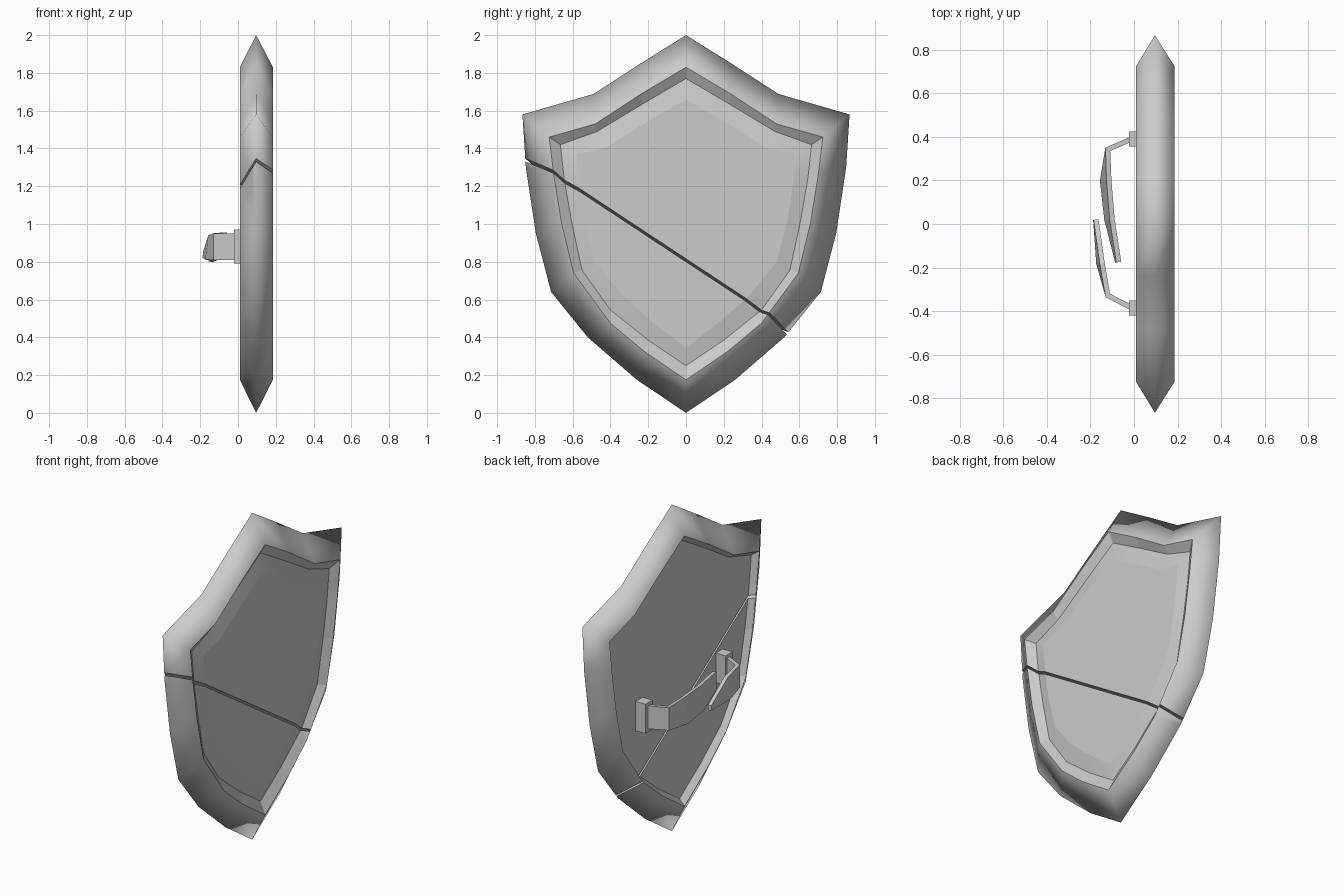
import bpy, bmesh
from mathutils import Vector

cube = bpy.data.objects.get("Cube")
if cube:
    bpy.data.objects.remove(cube)

GREY = (0.6, 0.6, 0.6, 1)
grey = bpy.data.materials.new("light_grey")
grey.use_nodes = True
grey.diffuse_color = GREY
grey.node_tree.nodes["Principled BSDF"].inputs["Base Color"].default_value = GREY


def add_object(name, bm):
    mesh = bpy.data.meshes.new(name)
    bm.to_mesh(mesh)
    bm.free()
    mesh.materials.append(grey)
    obj = bpy.data.objects.new(name, mesh)
    bpy.context.collection.objects.link(obj)
    return obj


# Half outlines (y, z) from the top point down to the bottom point
OUTER = [(0, 2), (.24, 1.85), (.49, 1.688), (.866, 1.58), (.848, 1.3),
         (.795, .95), (.714, .64), (.52, .4), (.26, .175), (0, 0)]
RIM = [(0, 1.83), (.235, 1.69), (.48, 1.53), (.725, 1.46), (.70, 1.26),
       (.66, 1.01), (.595, .74), (.4, .475), (.22, .325), (0, .175)]
RECESS = [(0, 1.77), (.23, 1.635), (.47, 1.49), (.665, 1.42), (.645, 1.24),
          (.605, 1.01), (.55, .755), (.4, .545), (.2, .385), (0, .25)]
PANEL = [(0, 1.66), (.21, 1.54), (.42, 1.405), (.58, 1.37), (.565, 1.2),
         (.535, 1.01), (.48, .8), (.335, .62), (.17, .475), (0, .345)]
# The hollow in the back is inset half as far as the front one
HOLLOW = [((a + c) / 2, (b + d) / 2) for (a, b), (c, d) in zip(RIM, RECESS)]
PROFILE = [(HOLLOW, .044), (RIM, .01), (OUTER, .096), (RIM, .185),
           (RECESS, .152), (PANEL, .171)]
WALLS = (0, 3)


def shield_solid():
    bm = bmesh.new()

    def ring(half, x):
        pts = half + [(-y, z) for y, z in half[-2:0:-1]]
        return [bm.verts.new((x, y, z)) for y, z in pts]

    rings = [ring(half, x) for half, x in PROFILE]
    n = len(rings[0])
    for k, (a, b) in enumerate(zip(rings, rings[1:])):
        for i in range(n):
            j = (i + 1) % n
            f = bm.faces.new((a[i], a[j], b[j], b[i]))
            f.smooth = k not in WALLS      # recess walls stay faceted
    bm.faces.new(rings[0])
    bm.faces.new(rings[-1])
    bmesh.ops.recalc_face_normals(bm, faces=bm.faces)
    # Crisp edges around both recesses
    for k in WALLS:
        for r in rings[k:k + 2]:
            for i in range(n):
                bm.edges.get((r[i], r[(i + 1) % n])).smooth = False
    return bm


# The shield is split by a slanted break into two pieces
NORMAL = Vector((-.41, .66, 1))
for name, sign in (("upper_shield", 1), ("lower_shield", -1)):
    bm = shield_solid()
    cut = bmesh.ops.bisect_plane(
        bm, geom=bm.verts[:] + bm.edges[:] + bm.faces[:],
        plane_co=(.09, 0, .775 + sign * .008), plane_no=NORMAL,
        clear_inner=sign > 0, clear_outer=sign < 0)
    edges = [e for e in cut["geom_cut"] if isinstance(e, bmesh.types.BMEdge)]
    for e in edges:
        e.smooth = False
    for f in bmesh.ops.edgeloop_fill(bm, edges=edges)["faces"]:
        f.smooth = False
    bmesh.ops.recalc_face_normals(bm, faces=bm.faces)
    add_object(name, bm)

# Torn strap halves: (y, top x, bottom x, top z, bottom z) along each one
STRAPS = {
    "left_strap": [(.39, -.01, -.01, .95, .81), (.343, -.12, -.12, .95, .81),
                   (.2, -.115, -.145, .95, .80), (.02, -.1, -.125, .95, .81),
                   (-.175, -.07, -.075, .955, .85)],
    "right_strap": [(-.385, -.01, -.01, .95, .81), (-.328, -.12, -.12, .95, .81),
                    (-.18, -.146, -.162, .94, .81), (.02, -.174, -.176, .85, .82)],
}
for name, sections in STRAPS.items():
    bm = bmesh.new()
    pairs = [(bm.verts.new((xt, y, zt)), bm.verts.new((xb, y, zb)))
             for y, xt, xb, zt, zb in sections]
    for (t0, b0), (t1, b1) in zip(pairs, pairs[1:]):
        bm.faces.new((t0, b0, b1, t1))
    strap = add_object(name, bm)
    solid = strap.modifiers.new("thickness", "SOLIDIFY")
    solid.thickness = .023
    solid.offset = 0
    solid.use_even_offset = True

# Mounting blocks standing on the hollow back and holding the strap ends
for name, y in (("left_strap_mount", .39), ("right_strap_mount", -.385)):
    bm = bmesh.new()
    bmesh.ops.create_cube(bm, size=1)
    bmesh.ops.scale(bm, vec=(.07, .068, .18), verts=bm.verts)
    bmesh.ops.translate(bm, vec=(.013, y, .88), verts=bm.verts)
    add_object(name, bm)
